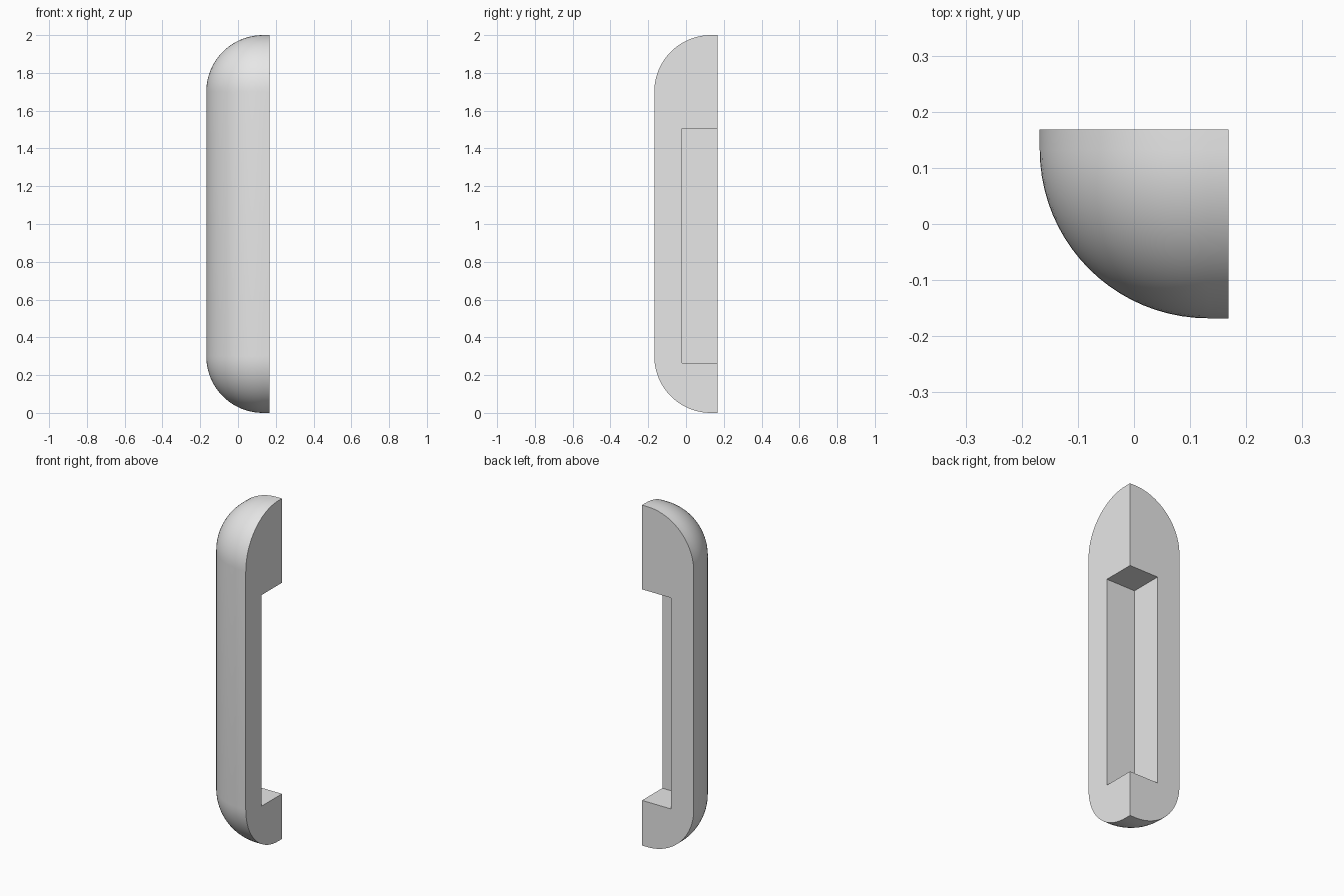
import bpy, bmesh, math
from mathutils import Vector

cube = bpy.data.objects.get("Cube")
if cube:
    bpy.data.objects.remove(cube, do_unlink=True)

HALF = 0.168      # half width of the quarter body
ROUND = 0.3       # edge radius

grey = bpy.data.materials.new("light_grey")
grey.use_nodes = True
colour = (0.8, 0.8, 0.8, 1)
grey.diffuse_color = colour
grey.node_tree.nodes["Principled BSDF"].inputs["Base Color"].default_value = colour


def box(name, low, high, round_outer=False):
    """Box between two corners, optionally rounded on its -x and -y sides."""
    low, high = Vector(low), Vector(high)
    bm = bmesh.new()
    bmesh.ops.create_cube(bm, size=1)
    for v in bm.verts:
        v.co = (low + high) / 2 + v.co * (high - low)
    if round_outer:
        def outer(edge):
            a, b = (v.co for v in edge.verts)
            on_left = max(a.x, b.x) < 0
            on_front = max(a.y, b.y) < 0
            upright = abs(a.z - b.z) > 1
            return (on_left and on_front) if upright else (on_left or on_front)
        bmesh.ops.bevel(bm, geom=[e for e in bm.edges if outer(e)], offset=ROUND,
                        offset_type='OFFSET', segments=20, profile=0.5,
                        affect='EDGES', clamp_overlap=False)
    mesh = bpy.data.meshes.new(name)
    bm.to_mesh(mesh)
    bm.free()
    obj = bpy.data.objects.new(name, mesh)
    bpy.context.collection.objects.link(obj)
    mesh.materials.append(grey)
    return obj


# Rounded bar with two flat inner sides
body = box("corner_guard", (-HALF, -HALF, 0), (HALF, HALF, 2), round_outer=True)

# Square notch along the inner corner
notch = box("notch_cutter", (-0.02, -0.02, 0.265), (0.4, 0.4, 1.505))
notch.hide_render = True

cut = body.modifiers.new("notch", 'BOOLEAN')
cut.operation = 'DIFFERENCE'
cut.solver = 'EXACT'
cut.object = notch

bpy.ops.object.select_all(action='DESELECT')
body.select_set(True)
bpy.context.view_layer.objects.active = body
bpy.ops.object.modifier_apply(modifier=cut.name)
bpy.data.objects.remove(notch, do_unlink=True)
bpy.ops.object.shade_smooth_by_angle(angle=math.radians(30))
